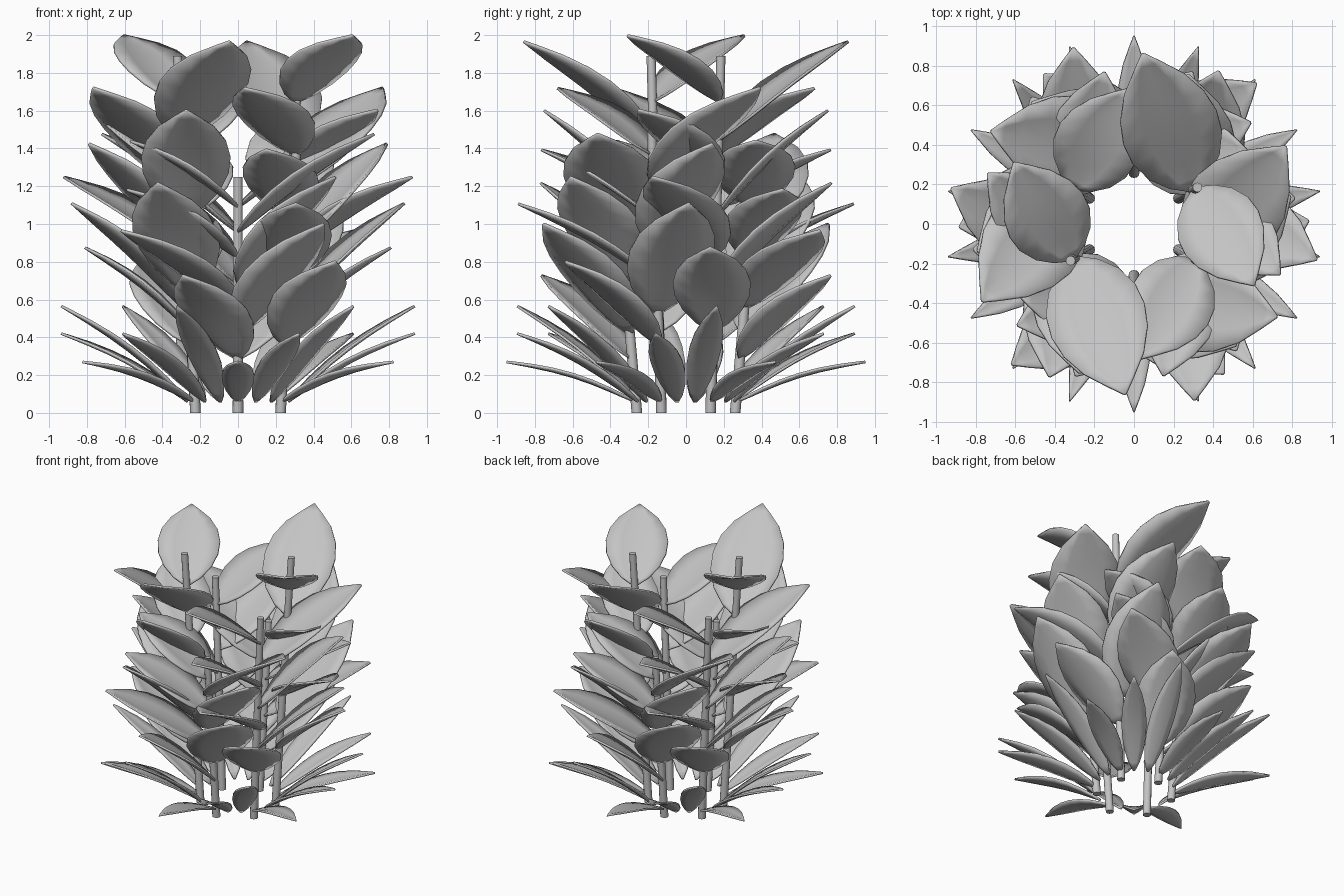
import bpy, bmesh
from math import radians, cos, sin, pi
from mathutils import Vector

old = bpy.data.objects.get("Cube")
if old:
    bpy.data.objects.remove(old, do_unlink=True)

grey = bpy.data.materials.new("plain_grey")
grey.use_nodes = True
grey.diffuse_color = (0.55, 0.55, 0.55, 1)
grey.node_tree.nodes["Principled BSDF"].inputs["Base Color"].default_value = (0.55, 0.55, 0.55, 1)

# Half-width of a leaf blade along its length
OUTLINE = [(0, .08), (.08, .44), (.2, .76), (.35, .96), (.5, 1),
           (.65, .9), (.8, .64), (.92, .28), (1, .02)]
ACROSS = [-1, -.5, 0, .5, 1]

# Ground leaves: swing from the stem direction, tip height
GROUND = [(0, .27), (20, .42), (-20, .565)]

# Stem leaves, bottom to top: swing, tip distance from the centre, rise, width
UPPER = [(-21, .82, .44, .41), (31, .88, .58, .46), (-41, .94, .41, .42),
         (40, .80, .56, .47), (-49, .78, .36, .40), (57, .86, .52, .50),
         (-57, .68, .35, .43)]


def polar(radius, degrees, z):
    a = radians(degrees)
    return Vector((radius * cos(a), radius * sin(a), z))


def finish(name, bm):
    mesh = bpy.data.meshes.new(name)
    bm.to_mesh(mesh)
    bm.free()
    mesh.materials.append(grey)
    obj = bpy.data.objects.new(name, mesh)
    bpy.context.collection.objects.link(obj)
    bpy.ops.object.select_all(action='DESELECT')
    obj.select_set(True)
    bpy.context.view_layer.objects.active = obj
    bpy.ops.object.shade_smooth_by_angle(angle=radians(50))
    return obj


def add_blade(bm, base, tip, width):
    """Arched, slightly cupped blade from base to tip, level across."""
    axis = tip - base
    side = axis.cross(Vector((0, 0, 1))).normalized()
    up = side.cross(axis).normalized()
    rows = []
    for s, w in OUTLINE:
        half = width / 2 * w
        arch = .035 * sin(pi * s)
        rows.append([bm.verts.new(base + axis * s + side * half * u
                                  + up * (arch + .16 * half * (u * u - .5)))
                     for u in ACROSS])
    for a, b in zip(rows, rows[1:]):
        for i in range(len(ACROSS) - 1):
            bm.faces.new((a[i], a[i + 1], b[i + 1], b[i]))


def stem_point(angle, z, height):
    return polar(.26 + .11 * z / height, angle, z)


def make_stem(name, angle, height):
    bm = bmesh.new()
    sides = 12
    rings = []
    for z, r in ((0, .028), (height, .024)):
        centre = stem_point(angle, z, height)
        rings.append([bm.verts.new(centre + polar(r, 360 * i / sides, 0))
                      for i in range(sides)])
    low, top = rings
    for i in range(sides):
        j = (i + 1) % sides
        bm.faces.new((low[i], low[j], top[j], top[i]))
    bm.faces.new(low[::-1])
    bm.faces.new(top)
    finish(name, bm)


def make_leaves(name, angle, height):
    bm = bmesh.new()
    # Narrow leaves fanning out from the ground
    for swing, z in GROUND:
        add_blade(bm, polar(.27, angle + swing, .06),
                  polar(.95, angle + swing, z), .17)
    # Broad leaves alternating up the stem
    for i, (swing, reach, rise, width) in enumerate(UPPER):
        z = height * (.23 + .107 * i)
        add_blade(bm, stem_point(angle, z, height),
                  polar(reach, angle + swing, z + rise), width)
    mod = finish(name, bm).modifiers.new("thickness", 'SOLIDIFY')
    mod.thickness = .014
    mod.offset = 0


# Three stem sizes, each repeated on the opposite side of the ring
for size, angle, height in (("tall", 30, 1.89), ("short", 90, 1.25),
                            ("medium", 150, 1.57)):
    for half, turn in (("back", 0), ("front", 180)):
        make_stem(f"{size}_stem_{half}", angle + turn, height)
        make_leaves(f"{size}_leaves_{half}", angle + turn, height)
